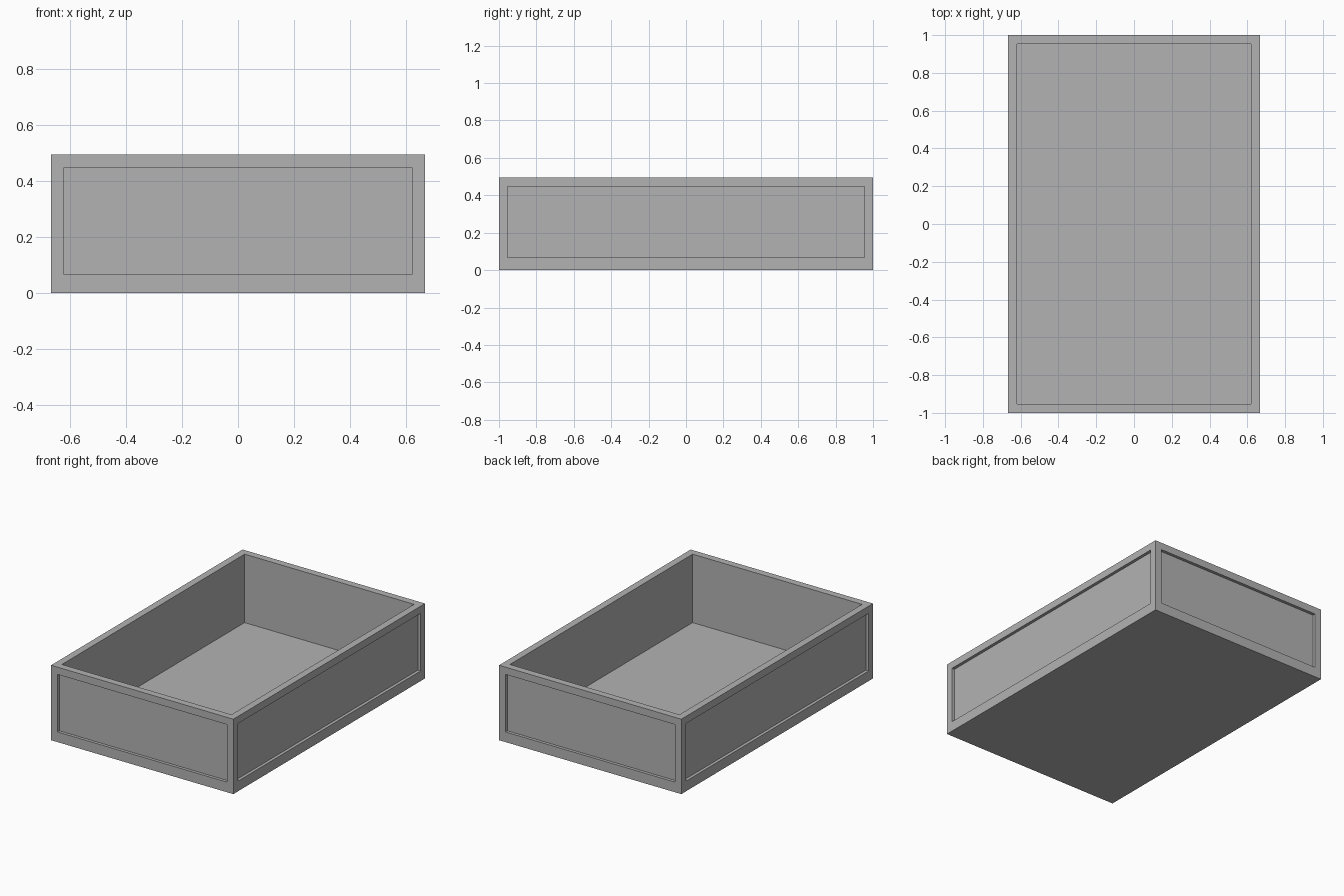
import bpy
import bmesh

if "Cube" in bpy.data.objects:
    bpy.data.objects.remove(bpy.data.objects["Cube"], do_unlink=True)

HALF_X, HALF_Y, HEIGHT = 0.666, 1.0, 0.495
WALL, FLOOR_Z = 0.066, 0.043
PANEL_LOW, PANEL_HIGH, RECESS = 0.067, 0.447, 0.02

# Plain grey material
grey = bpy.data.materials.new("plain grey")
grey.use_nodes = True
colour = (0.45, 0.45, 0.45, 1)
grey.diffuse_color = colour
grey.node_tree.nodes["Principled BSDF"].inputs["Base Color"].default_value = colour

# Solid block
bm = bmesh.new()
bmesh.ops.create_cube(bm, size=1)
for v in bm.verts:
    v.co.x *= 2 * HALF_X
    v.co.y *= 2 * HALF_Y
    v.co.z = HEIGHT if v.co.z > 0 else 0
bm.normal_update()

top = [f for f in bm.faces if f.normal.z > 0.5][0]
sides = [f for f in bm.faces if abs(f.normal.z) < 0.5]

# Open cavity sunk from the rim down to the floor
bmesh.ops.inset_individual(bm, faces=[top], thickness=WALL, depth=0)
ring = bmesh.ops.extrude_discrete_faces(bm, faces=[top])["faces"][0]
for v in ring.verts:
    v.co.z = FLOOR_Z

# Shallow recessed panel on each side
for side in sides:
    normal = side.normal.copy()
    bmesh.ops.inset_individual(bm, faces=[side], thickness=WALL, depth=0)
    for v in side.verts:
        v.co.z = PANEL_HIGH if v.co.z > HEIGHT / 2 else PANEL_LOW
    panel = bmesh.ops.extrude_discrete_faces(bm, faces=[side])["faces"][0]
    bmesh.ops.translate(bm, verts=panel.verts[:], vec=-normal * RECESS)

bmesh.ops.recalc_face_normals(bm, faces=bm.faces[:])
mesh = bpy.data.meshes.new("open_tray")
bm.to_mesh(mesh)
bm.free()
mesh.materials.append(grey)
tray = bpy.data.objects.new("open_tray", mesh)
bpy.context.collection.objects.link(tray)
